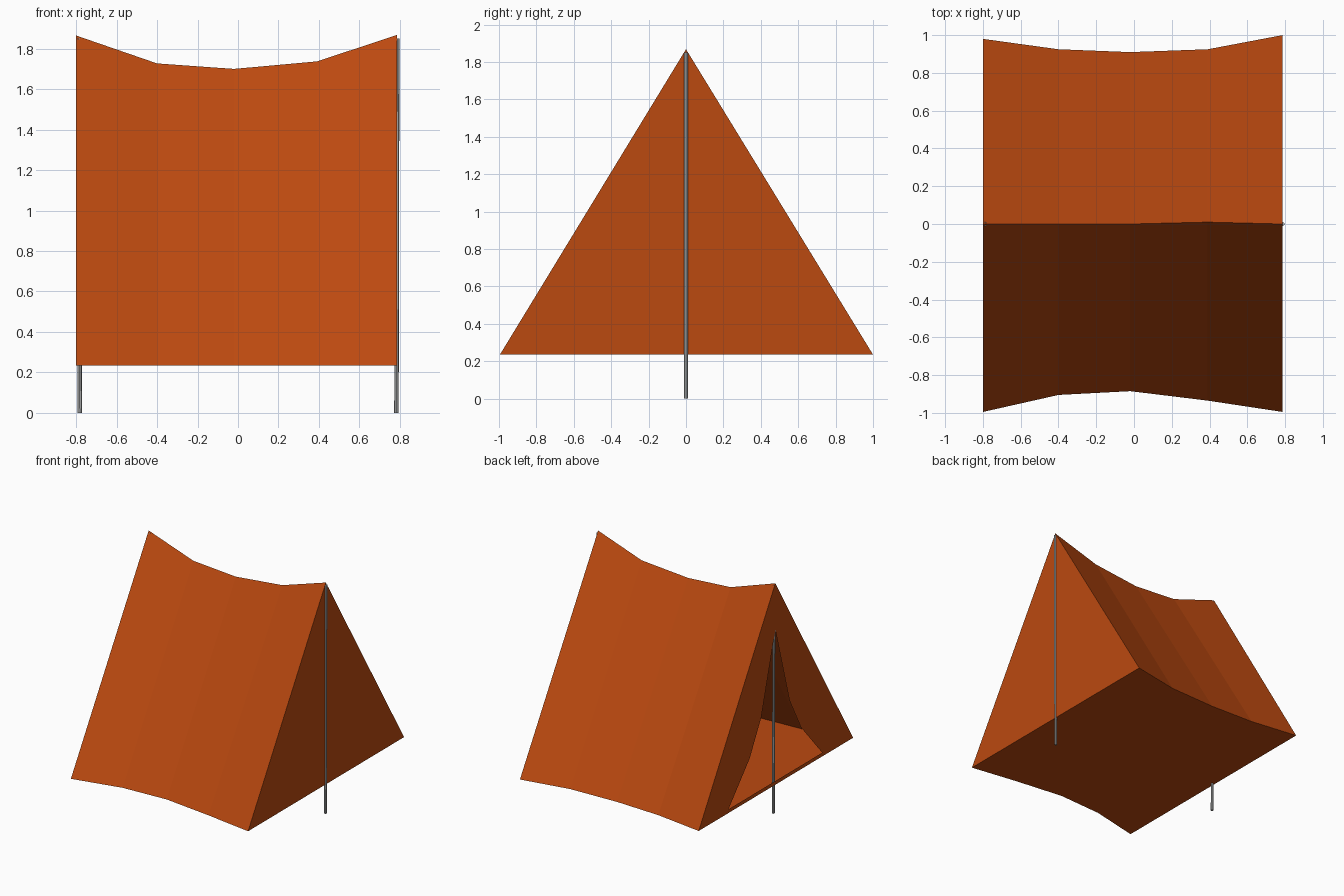
import bpy
import bmesh
from mathutils import Vector

if "Cube" in bpy.data.objects:
    bpy.data.objects.remove(bpy.data.objects["Cube"])


def material(name, rgb):
    m = bpy.data.materials.new(name)
    m.diffuse_color = (*rgb, 1)
    m.use_nodes = True
    m.node_tree.nodes["Principled BSDF"].inputs["Base Color"].default_value = m.diffuse_color
    return m


def mesh_object(name, bm, mat):
    me = bpy.data.meshes.new(name)
    bm.to_mesh(me)
    bm.free()
    me.materials.append(mat)
    ob = bpy.data.objects.new(name, me)
    bpy.context.collection.objects.link(ob)
    return ob


canvas = material("orange canvas", (0.5, 0.067, 0.005))
metal = material("grey metal", (0.45, 0.46, 0.46))
FLOOR = 0.235

# Cross-sections along the ridge: x, ridge y, ridge z, front y, back y
sections = [(-0.80, 0.0, 1.865, -0.995, 0.98),
            (-0.40, 0.0, 1.727, -0.905, 0.925),
            (-0.02, 0.0, 1.70, -0.885, 0.91),
            (0.39, 0.01, 1.737, -0.935, 0.925),
            (0.787, 0.0, 1.868, -0.995, 1.0)]

# Canvas: two slopes, floor and closed right end
bm = bmesh.new()
rings = [[bm.verts.new((x, fy, FLOOR)), bm.verts.new((x, ry, rz)),
          bm.verts.new((x, by, FLOOR))] for x, ry, rz, fy, by in sections]
for a, b in zip(rings, rings[1:]):
    for i in range(3):
        j = (i + 1) % 3
        bm.faces.new((a[i], b[i], b[j], a[j]))
front, ridge, back = rings[-1]
bm.faces.new((front, back, ridge))

# Left end with the door opening: half outline mirrored in y
front, ridge, back = rings[0]
door = [(0.18, 0.85), (0.327, 0.575), (0.60, 0.265)]
peak = bm.verts.new((-0.8, 0, 1.49))
hem = []
for side, corner in ((-1, front), (1, back)):
    edge = [bm.verts.new((-0.8, side * y, z)) for y, z in door]
    loop = [ridge, peak] + edge + [corner]
    bm.faces.new(loop if side < 0 else loop[::-1])
    hem.append(edge[-1])
bm.faces.new((front, hem[0], hem[1], back))
bmesh.ops.triangulate(bm, faces=[f for f in bm.faces if len(f.verts) > 4])
bmesh.ops.recalc_face_normals(bm, faces=bm.faces)
mesh_object("tent_canvas", bm, canvas)


# Slightly leaning end poles
def pole(name, bottom_x, top_x, top_z):
    lo, hi = Vector((bottom_x, 0, 0)), Vector((top_x, 0, top_z))
    bm = bmesh.new()
    bmesh.ops.create_cone(bm, cap_ends=True, segments=8, radius1=0.011,
                          radius2=0.01, depth=1)
    for v in bm.verts:
        t = v.co.z + 0.5
        c = lo.lerp(hi, t)
        v.co = Vector((c.x + v.co.x, v.co.y, c.z))
    mesh_object(name, bm, metal)


pole("right_pole", 0.783, 0.788, 1.85)
pole("left_pole", -0.782, -0.789, 1.85)
